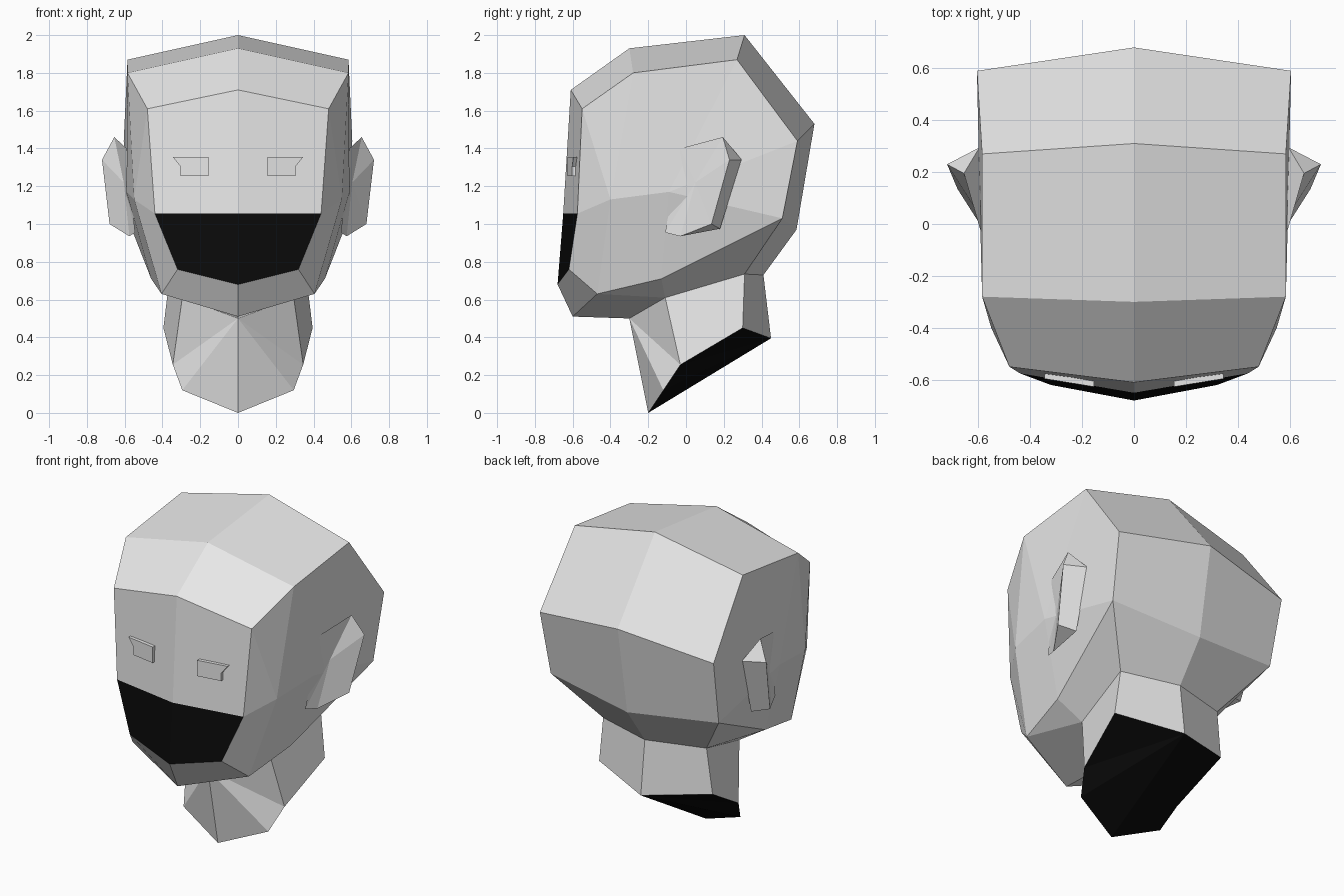
import bpy, bmesh
from mathutils import Vector

cube = bpy.data.objects.get("Cube")
if cube:
    bpy.data.objects.remove(cube, do_unlink=True)


def material(name, rgb):
    m = bpy.data.materials.new(name)
    m.use_nodes = True
    m.diffuse_color = (*rgb, 1)
    m.node_tree.nodes["Principled BSDF"].inputs["Base Color"].default_value = (*rgb, 1)
    return m


GREY = material("light_grey", (0.8, 0.8, 0.8))
BLACK = material("black", (0.003, 0.003, 0.003))


def build(name, points, faces, black=(), both_sides=True):
    """Make a flat-shaded part from named points, mirrored across x = 0."""
    bm = bmesh.new()
    for side in ((1, -1) if both_sides else (1,)):
        verts = {k: bm.verts.new((side * x, y, z)) for k, (x, y, z) in points.items()}
        for f in faces:
            face = bm.faces.new([verts[k] for k in f.split()])
            face.material_index = int(f in black)
    bmesh.ops.remove_doubles(bm, verts=bm.verts, dist=0.0005)
    bmesh.ops.recalc_face_normals(bm, faces=bm.faces)
    mesh = bpy.data.meshes.new(name)
    bm.to_mesh(mesh)
    bm.free()
    mesh.materials.append(GREY)
    mesh.materials.append(BLACK)
    obj = bpy.data.objects.new(name, mesh)
    bpy.context.collection.objects.link(obj)
    return obj


# Points shared by the head and the neck
collar = {
    "neck_f": (0, -0.30, 0.50), "neck_s": (0.295, -0.11, 0.61),
    "neck_b": (0.36, 0.31, 0.735), "neck_c": (0, 0.41, 0.73),
}

# Head: centre line (c_*) and side points
head = {
    **collar,
    "c_brow": (0, -0.61, 1.71), "c_top": (0, -0.30, 1.93), "c_crown": (0, 0.31, 2.0),
    "c_back": (0, 0.68, 1.53), "c_nape": (0, 0.585, 0.97), "c_chin": (0, -0.60, 0.51),
    "c_lip": (0, -0.68, 0.68), "c_nose": (0, -0.65, 1.055),
    "brow": (0.48, -0.55, 1.61), "top": (0.585, -0.28, 1.80), "crown": (0.585, 0.27, 1.87),
    "back": (0.605, 0.59, 1.44), "nape": (0.585, 0.51, 1.03), "jaw": (0.46, -0.13, 0.71),
    "chin": (0.405, -0.47, 0.63), "lip": (0.32, -0.62, 0.76), "nose": (0.44, -0.575, 1.055),
    "cheek": (0.55, -0.40, 1.13), "temple": (0.59, -0.09, 1.17),
}
MASK = "nose c_nose c_lip lip"
build("head", head, [
    # front, top and back bands
    "c_brow brow nose c_nose", MASK, "lip c_lip c_chin chin",
    "c_top top brow c_brow", "c_crown crown top c_top", "c_back back crown c_crown",
    "c_nape nape back c_back",
    # side of the face
    "brow top cheek", "brow cheek nose", "nose cheek chin lip", "top temple cheek",
    "top crown temple", "crown back temple", "back nape temple", "nape jaw temple",
    "chin cheek temple", "chin temple jaw",
    # underside
    "c_chin neck_f neck_s chin", "chin neck_s jaw", "jaw neck_s neck_b nape",
    "neck_b neck_c c_nape nape",
], black=(MASK,))

# Neck with slanted black cut
neck = {
    **collar,
    "low_f": (0, -0.20, 0.0), "low_fs": (0.295, -0.12, 0.12), "low_s": (0.345, -0.03, 0.255),
    "low_b": (0.395, 0.30, 0.45), "low_c": (0, 0.45, 0.395),
}
CUTS = ("low_f low_fs low_c", "low_fs low_s low_c", "low_s low_b low_c")
build("neck", neck, [
    "neck_f low_f low_fs", "neck_f low_fs low_s", "neck_f low_s neck_s",
    "neck_s low_s low_b neck_b", "neck_b low_b low_c neck_c", *CUTS,
], black=CUTS)

# Ears: flared rim rising from the side of the head
ear = {
    "front_top": (0.59, -0.03, 1.40), "front_low": (0.545, -0.11, 0.955),
    "lobe": (0.575, -0.03, 0.935), "tip": (0.655, 0.195, 1.46),
    "rim": (0.72, 0.23, 1.34), "rim_low": (0.68, 0.135, 1.0),
    "fold": (0.605, 0.05, 1.22),
    "back": (0.595, 0.295, 1.34), "back_low": (0.58, 0.18, 0.975),
}
rim_loop = ["front_top", "tip", "rim", "rim_low", "lobe", "front_low"]
fan = [f"fold {a} {b}" for a, b in zip(rim_loop, rim_loop[1:] + rim_loop[:1])]
build("ears", ear, fan + [
    "tip back rim", "rim back back_low rim_low", "rim_low back_low lobe",
    "tip front_top back", "front_top front_low lobe back_low back",
])

# Eyes: thin angular plates lying on the slanted face
outline = [(0.155, 1.355), (0.345, 1.355), (0.305, 1.305), (0.305, 1.255), (0.155, 1.255)]
eye = {}
for i, (x, z) in enumerate(outline):
    y = -0.627 + (x - 0.155) * 0.163
    eye[f"f{i}"] = (x, y, z)
    eye[f"b{i}"] = (x, y + 0.03, z)
n = len(outline)
build("eyes", eye, ["f0 f1 f2 f3 f4", "b4 b3 b2 b1 b0"]
      + [f"f{i} b{i} b{(i + 1) % n} f{(i + 1) % n}" for i in range(n)])
